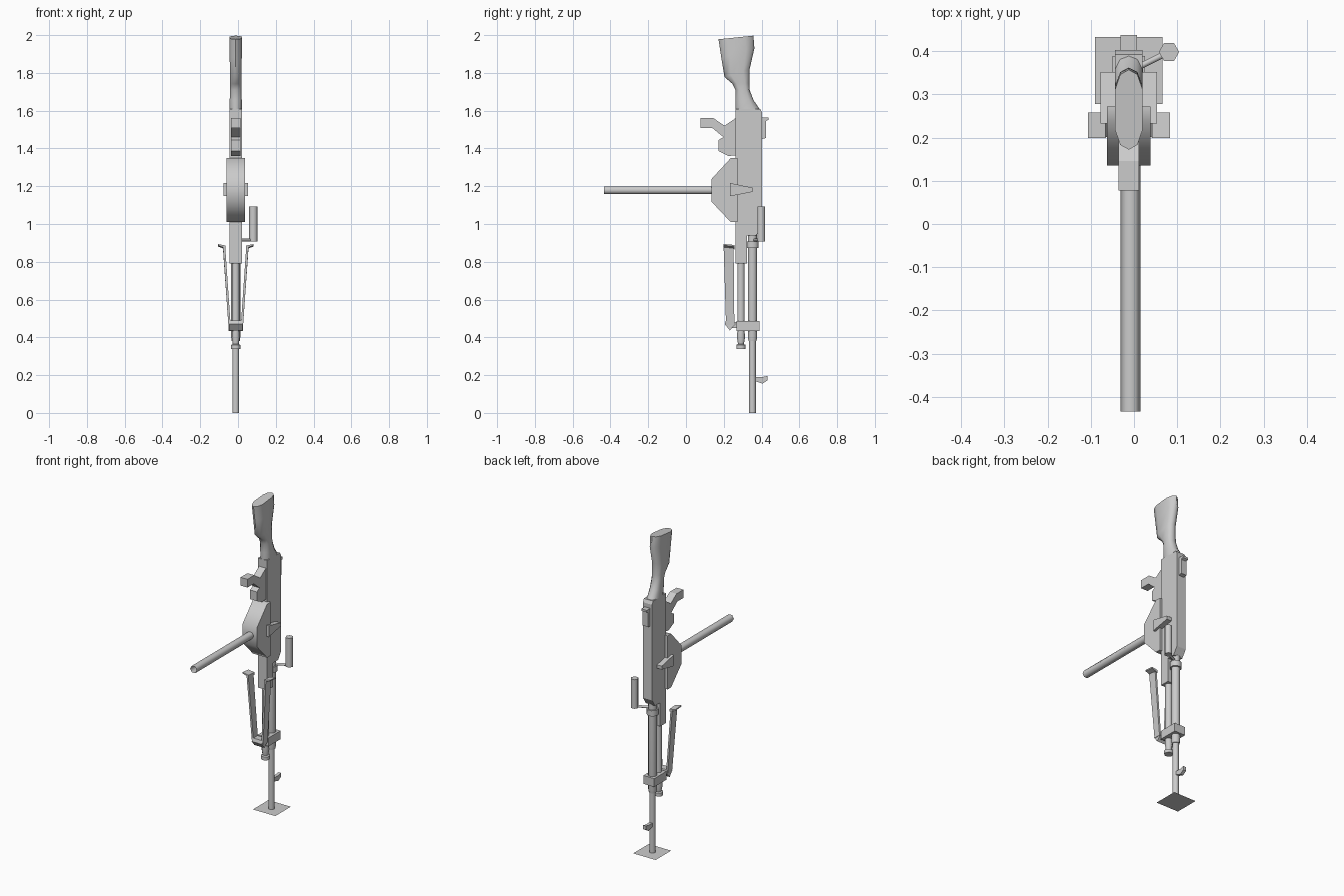
import bpy, bmesh, math
from mathutils import Vector

if "Cube" in bpy.data.objects:
    bpy.data.objects.remove(bpy.data.objects["Cube"])

CX = -0.012   # centre plane of the body
BY = 0.352    # depth of the barrel axis

grey = bpy.data.materials.new("plain grey")
grey.diffuse_color = (0.6, 0.6, 0.6, 1)
grey.use_nodes = True
grey.node_tree.nodes["Principled BSDF"].inputs["Base Color"].default_value = grey.diffuse_color


def finish(name, bm, smooth=None):
    bmesh.ops.recalc_face_normals(bm, faces=bm.faces[:])
    me = bpy.data.meshes.new(name)
    bm.to_mesh(me)
    bm.free()
    ob = bpy.data.objects.new(name, me)
    bpy.context.collection.objects.link(ob)
    me.materials.append(grey)
    if smooth:
        bpy.ops.object.select_all(action='DESELECT')
        ob.select_set(True)
        bpy.context.view_layer.objects.active = ob
        bpy.ops.object.shade_smooth_by_angle(angle=math.radians(smooth))
    return ob


def loft(name, rings, smooth=None, caps=(True, True)):
    """Skin a list of equal-length rings of points."""
    bm = bmesh.new()
    rows = [[bm.verts.new(p) for p in r] for r in rings]
    n = len(rows[0])
    for a, b in zip(rows, rows[1:]):
        for i in range(n):
            j = (i + 1) % n
            bm.faces.new((a[i], a[j], b[j], b[i]))
    if caps[0]:
        bm.faces.new(rows[0])
    if caps[1]:
        bm.faces.new(rows[-1])
    return finish(name, bm, smooth)


def slab(name, profile, x0, x1, smooth=None):
    """Extrude a (y, z) outline across x."""
    return loft(name, [[(x, y, z) for y, z in profile] for x in (x0, x1)], smooth)


def box(name, x0, x1, y0, y1, z0, z1):
    return slab(name, [(y0, z0), (y1, z0), (y1, z1), (y0, z1)], x0, x1)


def rod(name, p0, p1, r, n=6, caps=(True, True), smooth=65):
    """Prism with n sides between two points."""
    p0, p1 = Vector(p0), Vector(p1)
    d = (p1 - p0).normalized()
    u = Vector((1, 0, 0)) if abs(d.x) < 0.6 else Vector((0, 0, 1))
    u = (u - d * u.dot(d)).normalized()
    v = d.cross(u)
    arc = [u * math.cos(k * math.tau / n) * r + v * math.sin(k * math.tau / n) * r for k in range(n)]
    return loft(name, [[p0 + a for a in arc], [p1 + a for a in arc]], smooth, caps)


def turned(name, x, y, steps, n=8, smooth=50):
    """Stepped upright column from (z, radius) pairs."""
    rings = [[(x + r * math.cos((k + .5) * math.tau / n), y + r * math.sin((k + .5) * math.tau / n), z)
              for k in range(n)] for z, r in steps]
    return loft(name, rings, smooth)


# shoulder stock: rounded section following the side outline
stock = []
for z, zb, y0, y1, h in [(1.608, 1.608, .262, .390, .032), (1.656, 1.656, .262, .357, .032),
                         (1.71, 1.71, .262, .337, .030), (1.742, 1.745, .246, .335, .030),
                         (1.778, 1.82, .204, .337, .031), (1.88, 1.93, .187, .362, .032),
                         (1.978, 1.997, .172, .357, .032)]:
    ring = []
    for fx, fy in [(-1, .25), (-.62, .06), (0, 0), (.62, .06), (1, .25),
                   (1, .75), (.62, .94), (0, 1), (-.62, .94), (-1, .75)]:
        ring.append((CX + fx * h, y0 + (y1 - y0) * fy, z + (zb - z) * fy))
    stock.append(ring)
loft("stock", stock, 50)

# receiver body and its back cover
slab("receiver", [(.262, 1.61), (.392, 1.61), (.402, 1.59), (.402, .985), (.372, .94),
                  (.322, .94), (.322, .79), (.262, .79)], CX - .032, CX + .032)
# grip with trigger housing
slab("grip", [(.077, 1.56), (.146, 1.56), (.204, 1.52), (.262, 1.56), (.27, 1.365), (.225, 1.36),
              (.172, 1.386), (.172, 1.444), (.198, 1.46), (.14, 1.508), (.077, 1.508)],
     CX - .024, CX + .024)
# rear sight
slab("rear_sight", [(.40, 1.565), (.437, 1.565), (.437, 1.552), (.424, 1.545), (.424, 1.455), (.40, 1.45)],
     CX - .019, CX + .019)

# angular magazine housing, side wedges and the long forward bar
slab("magazine_housing", [(.135, 1.238), (.237, 1.349), (.272, 1.349), (.272, 1.01), (.237, 1.01), (.135, 1.118)],
     CX - .05, CX + .05, 50)
slab("side_wedge", [(.233, 1.217), (.352, 1.192), (.352, 1.170), (.233, 1.147)], CX - .065, CX + .065)
rod("forward_bar", (CX + .004, -.434, 1.179), (CX + .004, .16, 1.179), .0235, caps=(False, True))

# barrel, collar and gas tube
turned("barrel", CX, BY, [(0, .019), (.38, .019), (.38, .023), (.40, .026), (.96, .026)])
turned("barrel_collar", CX, BY, [(.872, .035), (.908, .035)])
turned("gas_tube", CX, .291, [(.338, .027), (.36, .027), (.364, .017), (.40, .023), (.43, .021), (.80, .021)])
slab("barrel_bracket", [(.267, .434), (.389, .434), (.389, .487), (.267, .487)], CX - .038, CX + .038)
# front sight on its post
slab("front_sight", [(.365, .168), (.405, .155), (.432, .172), (.432, .196), (.405, .190), (.365, .190)],
     CX - .010, CX + .010)

# carrying handle
rod("handle_arm", (CX, BY, .915), (.081, .398, .915), .008)
rod("handle_grip", (.081, .398, .908), (.081, .398, 1.092), .0235)

# bipod: pivot block, two splayed legs and feet
slab("bipod_pivot", [(.205, .47), (.232, .437), (.262, .47), (.255, .49), (.212, .49)], CX - .036, CX + .036)
box("bipod_link", CX - .02, CX + .02, .235, .275, .45, .48)
for side, tag in ((-1, "left"), (1, "right")):
    lo, hi = CX + side * .027, CX + side * .056
    t = side * .012
    loft("bipod_leg_" + tag, [
        [(lo, .212, .465), (lo + t, .212, .465), (lo + t, .256, .465), (lo, .256, .465)],
        [(hi, .199, .885), (hi + t, .199, .885), (hi + t, .252, .875), (hi, .252, .875)]])
    loft("bipod_foot_" + tag, [
        [(hi - t * .2, .199, .872), (hi - t * .2, .258, .866), (hi - t * .2, .258, .882), (hi - t * .2, .199, .886)],
        [(CX + side * .095, .199, .887), (CX + side * .095, .258, .881),
         (CX + side * .095, .258, .889), (CX + side * .095, .199, .894)]])

# thin square plate at the muzzle
bm = bmesh.new()
bm.faces.new([bm.verts.new((CX + sx * .0785, .3555 + sy * .0775, 0))
              for sx, sy in ((-1, -1), (1, -1), (1, 1), (-1, 1))])
finish("muzzle_plate", bm)
